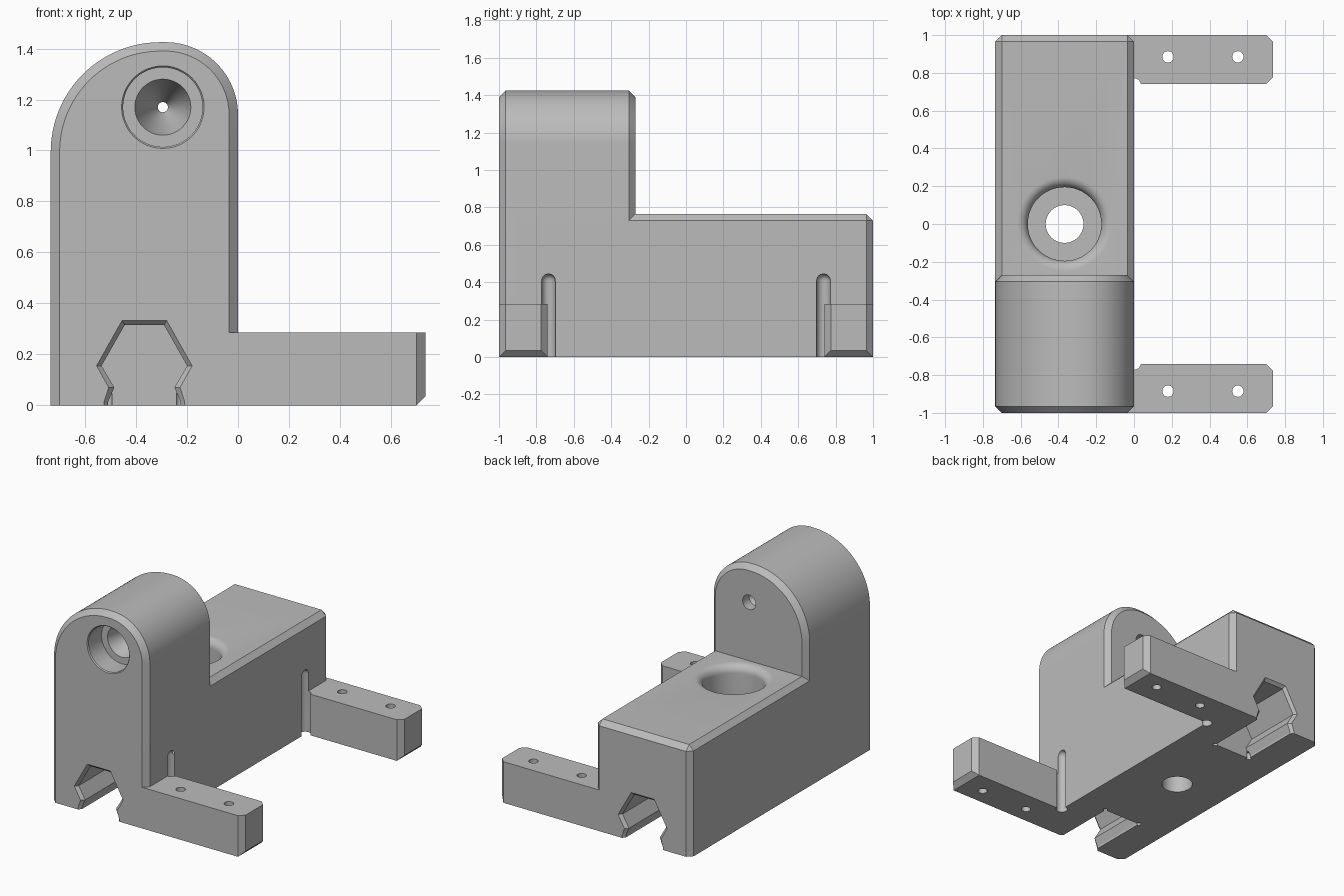
import bpy, bmesh
from math import sin, cos, pi

cube = bpy.data.objects.get("Cube")
if cube:
    bpy.data.objects.remove(cube, do_unlink=True)

W = 0.735      # half width
C = 0.035      # chamfer size
SEG = 48


def loft(name, rings):
    """Closed solid through rings that share one point count."""
    bm = bmesh.new()
    loops = [[bm.verts.new(p) for p in ring] for ring in rings]
    n = len(loops[0])
    for a, b in zip(loops, loops[1:]):
        for i in range(n):
            j = (i + 1) % n
            bm.faces.new((a[i], a[j], b[j], b[i]))
    bm.faces.new(loops[0])
    bm.faces.new(loops[-1])
    bmesh.ops.remove_doubles(bm, verts=bm.verts, dist=1e-5)
    bmesh.ops.recalc_face_normals(bm, faces=bm.faces)
    mesh = bpy.data.meshes.new(name)
    bm.to_mesh(mesh)
    bm.free()
    obj = bpy.data.objects.new(name, mesh)
    bpy.context.collection.objects.link(obj)
    return obj


def along_y(y, profile):
    return [(x, y, z) for x, z in profile]


def turned(name, axis, u, v, steps, seg=SEG):
    """Solid of revolution from (position, radius) steps along y or z."""
    rings = []
    for t, r in steps:
        pts = [(u + r * cos(2 * pi * i / seg), v + r * sin(2 * pi * i / seg)) for i in range(seg)]
        rings.append([(a, t, b) if axis == "y" else (a, b, t) for a, b in pts])
    return loft(name, rings)


def combine(target, tool, operation):
    mod = target.modifiers.new("combine", "BOOLEAN")
    mod.operation, mod.solver, mod.object = operation, "EXACT", tool
    bpy.context.view_layer.objects.active = target
    bpy.ops.object.modifier_apply(modifier=mod.name)
    bpy.data.objects.remove(tool, do_unlink=True)


# Tower outline: two different shoulder radii meeting at the crown
def arch(inset):
    left, right, top = 0.43, 0.285, 1.425
    pts = [(-inset, 0)]
    for cx, r, start in ((-right, right, 0), (left - W, left, pi / 2)):
        for i in range(25):
            a = start + i * pi / 48
            pts.append((cx + (r - inset) * cos(a), top - r + (r - inset) * sin(a)))
    return pts + [(inset - W, 0)]


# Long low base with chamfered top and back
H = 0.765
low = H - C
full = [(-W, 0), (-W, low), (C - W, H), (-C, H), (0, low), (0, 0)]
end = [(C - W, 0), (C - W, low), (C - W, low), (-C, low), (-C, low), (-C, 0)]
block = loft("bracket_body", [along_y(-0.9, full), along_y(1 - C, full), along_y(1, end)])

# Tower at the front
tower = loft("tower", [along_y(-1, arch(C)), along_y(C - 1, arch(0)),
                       along_y(-0.27 - C, arch(0)), along_y(-0.27, arch(C))])
combine(block, tower, "UNION")

# Two mounting arms
for s in (-1, 1):
    y0, y1 = s * 0.74, s
    foot = [(-0.1, y0), (W - C, y0), (W - C, y0), (W - C, y1), (W - C, y1), (-0.1, y1)]
    tip = [(-0.1, y0), (W - C, y0), (W, y0 + s * C), (W, y1 - s * C), (W - C, y1), (-0.1, y1)]
    arm = loft("arm", [[(x, y, z) for x, y in ring]
                       for z, ring in ((0, foot), (C, tip), (0.285, tip))])
    combine(block, arm, "UNION")

# Channel profiles at the underside, mouth and inside
MID = -W / 2


def channel(half):
    return [(MID - x, z) for x, z in half] + [(MID + x, z) for x, z in reversed(half)]


mouth = channel([(0.158, -0.1), (0.158, 0.015), (0.14, 0.07), (0.1875, 0.155), (0.0875, 0.333)])
inside = channel([(0.142, -0.1), (0.142, 0.015), (0.118, 0.07), (0.168, 0.155), (0.077, 0.315)])

for s in (-1, 1):
    cutter = loft("channel", [along_y(s * 1.1, mouth), along_y(s, mouth),
                              along_y(s * 0.98, inside), along_y(s * 0.56, inside)])
    combine(block, cutter, "DIFFERENCE")
    # Small corner reliefs at the blind end of the channel
    for dx in (-0.142, 0.142):
        combine(block, turned("corner_relief", "z", MID + dx, s * 0.56,
                              [(-0.1, 0.016), (0.05, 0.016)], 16), "DIFFERENCE")
    # Round-topped vertical relief between arm and body
    r = 0.037
    dome = [(0.408 + r * sin(i * pi / 12), r * cos(i * pi / 12)) for i in range(6)]
    combine(block, turned("arm_relief", "z", 0, s * 0.735,
                          [(-0.1, r)] + dome + [(0.408 + r, 0)], 24), "DIFFERENCE")
    # Screw holes
    for x in (0.18, 0.55):
        combine(block, turned("screw_hole", "z", x, s * 0.885,
                              [(-0.1, 0.03), (0.4, 0.03)], 24), "DIFFERENCE")

# Stepped vertical bore with a rounded lip
f = 0.055
lip = [(H - f + f * sin(i * pi / 16), 0.25 - f * cos(i * pi / 16)) for i in range(9)]
combine(block, turned("vertical_bore", "z", MID, 0,
                      [(-0.1, 0.1), (0.3, 0.1), (0.3, 0.195)] + lip + [(0.9, 0.25)]), "DIFFERENCE")

# Stepped funnel through the tower
combine(block, turned("tower_bore", "y", -0.295, 1.17,
                      [(-1.1, 0.162), (-1, 0.162), (-0.993, 0.156), (-0.85, 0.156), (-0.85, 0.11),
                       (-0.72, 0.072), (-0.6, 0.02), (-0.38, 0.02), (-0.34, 0.05), (-0.2, 0.05)]),
        "DIFFERENCE")

# Material
mat = bpy.data.materials.new("plain grey")
mat.use_nodes = True
grey = (0.5, 0.5, 0.5, 1)
mat.diffuse_color = grey
mat.node_tree.nodes["Principled BSDF"].inputs["Base Color"].default_value = grey
block.data.materials.clear()
block.data.materials.append(mat)
for face in block.data.polygons:
    face.material_index = 0

# Smooth the curved parts, keep edges crisp
for obj in bpy.context.selected_objects:
    obj.select_set(False)
block.select_set(True)
bpy.context.view_layer.objects.active = block
bpy.ops.object.shade_smooth_by_angle(angle=pi / 9)
